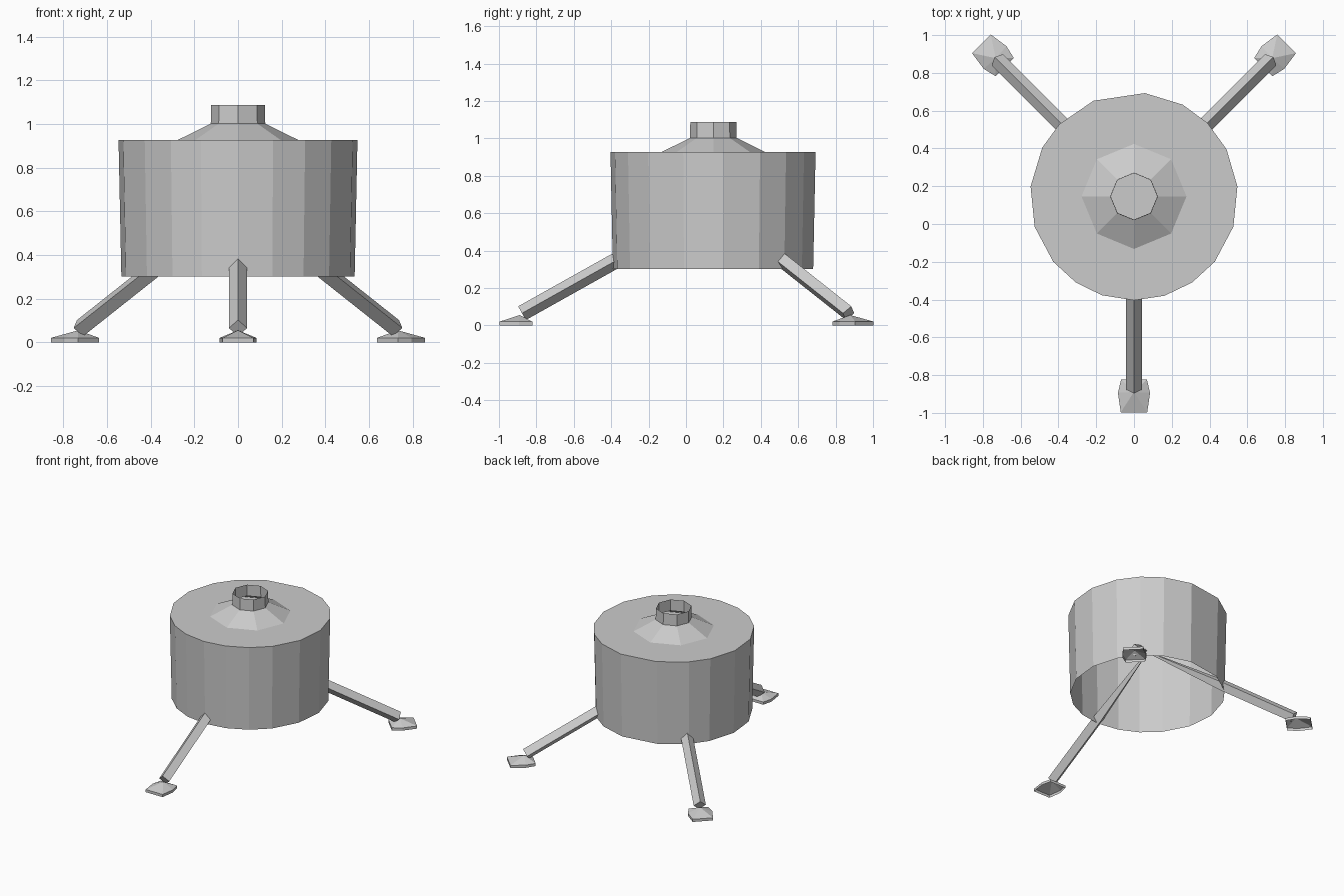
import bpy, bmesh
from math import sin, cos, radians
from mathutils import Matrix, Vector

old = bpy.data.objects.get("Cube")
if old:
    bpy.data.objects.remove(old, do_unlink=True)

GREY = (0.6, 0.6, 0.6, 1.0)
mat = bpy.data.materials.new("hull grey")
mat.use_nodes = True
mat.diffuse_color = GREY
mat.node_tree.nodes["Principled BSDF"].inputs["Base Color"].default_value = GREY

CENTRE = Matrix.Translation((0, 0.146, 0))


def ring(radius, z, angles):
    return [Vector((radius * cos(radians(a)), radius * sin(radians(a)), z)) for a in angles]


def loft(name, rings, cap_first=False, cap_last=False, apex=None, turn=0):
    """Skin a stack of point rings, with optional end caps or a closing apex."""
    bm = bmesh.new()
    rows = [[bm.verts.new(p) for p in r] for r in rings]
    n = len(rows[0])
    for low, high in zip(rows, rows[1:]):
        for i in range(n):
            j = (i + 1) % n
            bm.faces.new((low[i], low[j], high[j], high[i]))
    if cap_first:
        bm.faces.new(rows[0][::-1])
    if cap_last:
        bm.faces.new(rows[-1])
    if apex:
        tip = bm.verts.new(apex)
        for i in range(n):
            bm.faces.new((rows[-1][i], rows[-1][(i + 1) % n], tip))
    mesh = bpy.data.meshes.new(name)
    bm.to_mesh(mesh)
    bm.free()
    mesh.materials.append(mat)
    obj = bpy.data.objects.new(name, mesh)
    obj.matrix_world = CENTRE @ Matrix.Rotation(radians(turn), 4, 'Z')
    bpy.context.collection.objects.link(obj)
    return obj


# Drum body: uneven facets, open underneath, flat roof
facets = [-90, -73, -56, -39, -17, 5.5, 27, 45, 62, 84, 113, 136, 152, 174.5, 197, 219, 236, 252]
loft("body", [ring(0.537, 0.302, facets), ring(0.55, 0.926, facets)], cap_last=True)

# Sloped collar and open neck on the roof
octagon = range(0, 360, 45)
loft("collar", [ring(0.278, 0.926, octagon), ring(0.125, 1.002, octagon)])
loft("neck", [ring(0.125, 1.002, octagon), ring(0.123, 1.087, octagon)])


def leg_section(dist, size):
    """Diamond section across the leg axis at a distance from the middle."""
    slope = 0.56
    mid = Vector((dist, 0, 0.638 - slope * dist))
    side = Vector((0, 1, 0)) * size
    up = Vector((slope, 0, 1)).normalized() * size
    return [mid + up, mid + side, mid - up, mid - side]


# Foot outline: (distance from the middle, half width)
pad_half = [(1.143, 0.07), (1.04, 0.085), (0.968, 0.068)]
pad = [(d, w) for d, w in pad_half] + [(d, -w) for d, w in reversed(pad_half)]
pad = pad[::-1]

# Three legs and feet around the drum
for label, turn in (("front", -90), ("back_left", 45), ("back_right", 135)):
    sections = [leg_section(1.023, 0.042), leg_section(0.53, 0.042), leg_section(0.0, 0.006)]
    loft(label + "_leg", sections, cap_first=True, cap_last=True, turn=turn)
    rims = [[Vector((d, w, z)) for d, w in pad] for z in (0.0, 0.02)]
    loft(label + "_foot", rims, apex=(1.035, 0, 0.055), turn=turn)

# Consistent outward normals, flat shading
for obj in bpy.context.collection.objects:
    if obj.type == 'MESH' and mat.name in obj.data.materials:
        bm = bmesh.new()
        bm.from_mesh(obj.data)
        if obj.name.endswith("_leg"):
            bmesh.ops.recalc_face_normals(bm, faces=bm.faces)
        elif obj.name.endswith("_foot") and max(bm.faces, key=lambda f: f.calc_center_median().z).normal.z < 0:
            bmesh.ops.reverse_faces(bm, faces=bm.faces)
        bm.to_mesh(obj.data)
        bm.free()
